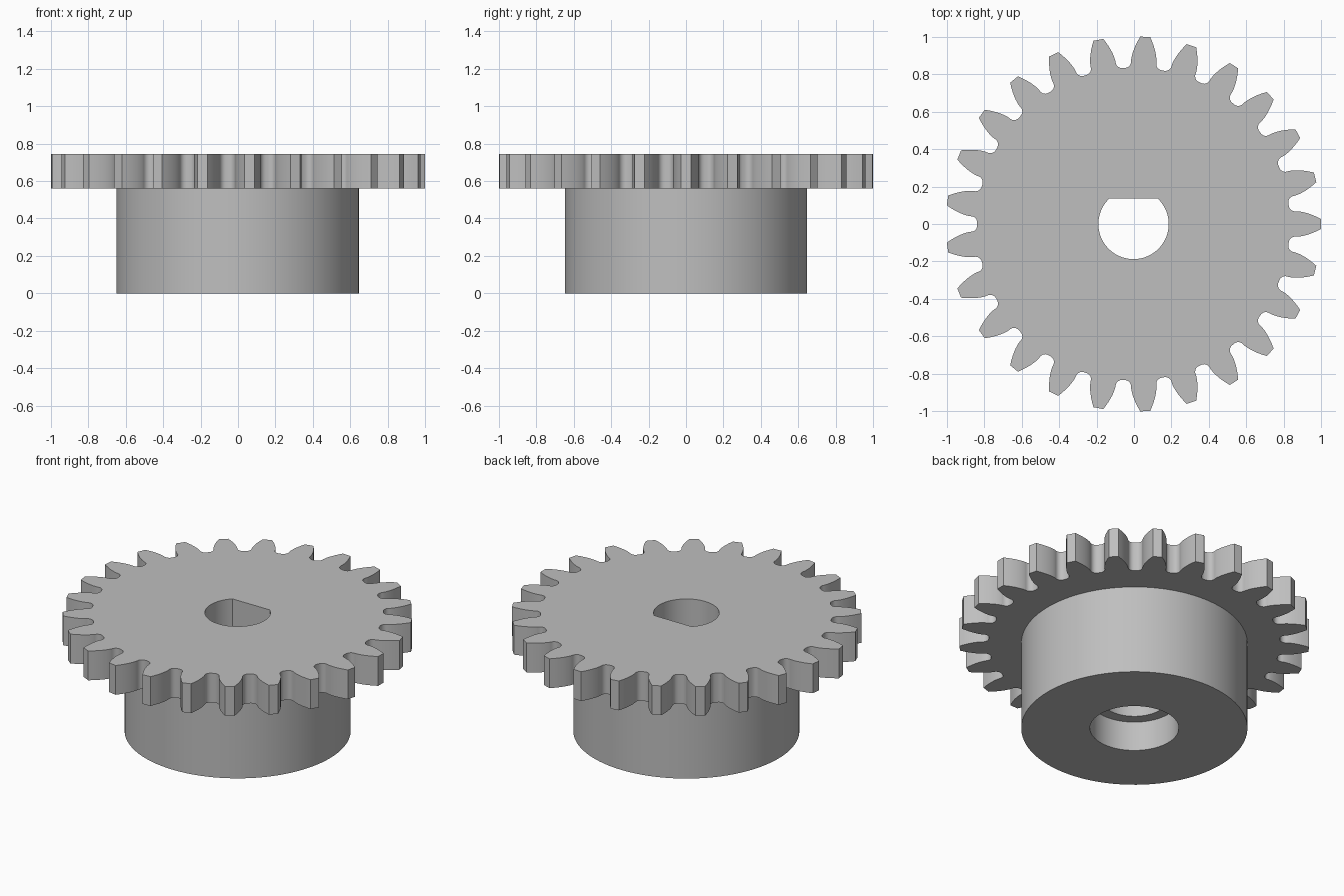
import bpy
import bmesh
from math import pi, sin, cos, tan, acos, asin, sqrt

cube = bpy.data.objects.get("Cube")
if cube:
    bpy.data.objects.remove(cube, do_unlink=True)

# Main sizes
TEETH = 25
TIP = 1.0007
MODULE = 2 * TIP / (TEETH + 2)
PITCH = MODULE * TEETH / 2
BASE = PITCH * cos(pi / 9)
ROOT = PITCH - 1.25 * MODULE
FILLET = 0.034
HUB_R, COUNTERBORE_R, BORE_R, BORE_FLAT = 0.647, 0.254, 0.1875, 0.135
LEDGE_Z, PLATE_Z, TOP_Z = 0.187, 0.56, 0.745
OFFSET_X = -0.0025


def polar(r, a):
    return r * cos(a), r * sin(a)


def circle(r, start=0.0, sweep=2 * pi, n=96, closed=True):
    steps = n if closed else n - 1
    return [polar(r, start + sweep * i / steps) for i in range(n)]


def involute(r):
    a = acos(min(1.0, BASE / r))
    return tan(a) - a


def half_angle(r):
    """Half the angular thickness of a tooth at radius r."""
    return pi / (2 * TEETH) + involute(PITCH) - involute(r)


def gear_outline():
    """Involute teeth with rounded roots."""
    radii = [BASE + (TIP - BASE) * (i / 8) ** 1.5 for i in range(9)]
    flank = [(r, half_angle(r)) for r in radii]
    gap = pi / TEETH - half_angle(BASE)
    centre_r = ROOT + FILLET
    centre_t = gap * centre_r - FILLET
    # One side of the rounded root, from the wall down to the floor
    arc = []
    for i in range(7):
        t = pi / 2 + pi / 2 * i / 6
        arc.append((centre_r + FILLET * cos(t), centre_t + FILLET * sin(t)))
    pocket = [(x, -y) for x, y in arc] + arc[::-1]
    pts = []
    for k in range(TEETH):
        mid = 2 * pi * k / TEETH
        pts += [polar(r, mid - h) for r, h in flank]
        pts += [polar(r, mid + h) for r, h in reversed(flank)]
        g = mid + pi / TEETH
        pts += [(x * cos(g) - y * sin(g), x * sin(g) + y * cos(g)) for x, y in pocket]
    return pts


bm = bmesh.new()


def ring(points, z):
    verts = [bm.verts.new((x + OFFSET_X, y, z)) for x, y in points]
    for i, v in enumerate(verts):
        bm.edges.new((v, verts[i - 1]))
    return verts


def wall(low, high):
    for i in range(len(low)):
        bm.faces.new((low[i - 1], low[i], high[i], high[i - 1]))


def cap(outer, inner):
    edges = [bm.edges.get((loop[i - 1], loop[i])) for loop in (outer, inner) for i in range(len(loop))]
    bmesh.ops.triangle_fill(bm, edges=edges, use_beauty=True, use_dissolve=False)


# D-shaped bore with its flat towards the back
flat_angle = asin(BORE_FLAT / BORE_R)
bore = circle(BORE_R, pi - flat_angle, pi + 2 * flat_angle, 64, closed=False)
teeth = gear_outline()

gear_low, gear_high = ring(teeth, PLATE_Z), ring(teeth, TOP_Z)
hub_low, hub_high = ring(circle(HUB_R), 0), ring(circle(HUB_R), PLATE_Z)
recess_low, recess_high = ring(circle(COUNTERBORE_R), 0), ring(circle(COUNTERBORE_R), LEDGE_Z)
bore_low, bore_high = ring(bore, LEDGE_Z), ring(bore, TOP_Z)

# Flat rings, bottom to top
cap(hub_low, recess_low)
cap(recess_high, bore_low)
cap(gear_low, hub_high)
cap(gear_high, bore_high)

# Upright walls
for low, high in ((gear_low, gear_high), (hub_low, hub_high),
                  (recess_low, recess_high), (bore_low, bore_high)):
    wall(low, high)
bmesh.ops.recalc_face_normals(bm, faces=bm.faces[:])

mesh = bpy.data.meshes.new("spur_gear_with_hub")
bm.to_mesh(mesh)
bm.free()
gear = bpy.data.objects.new("spur_gear_with_hub", mesh)
bpy.context.collection.objects.link(gear)

# Plain grey metal
grey = bpy.data.materials.new("plain_grey")
grey.use_nodes = True
colour = (0.52, 0.52, 0.52, 1)
grey.diffuse_color = colour
grey.node_tree.nodes["Principled BSDF"].inputs["Base Color"].default_value = colour
mesh.materials.append(grey)

bpy.ops.object.select_all(action="DESELECT")
gear.select_set(True)
bpy.context.view_layer.objects.active = gear
bpy.ops.object.shade_smooth_by_angle(angle=pi / 6)
